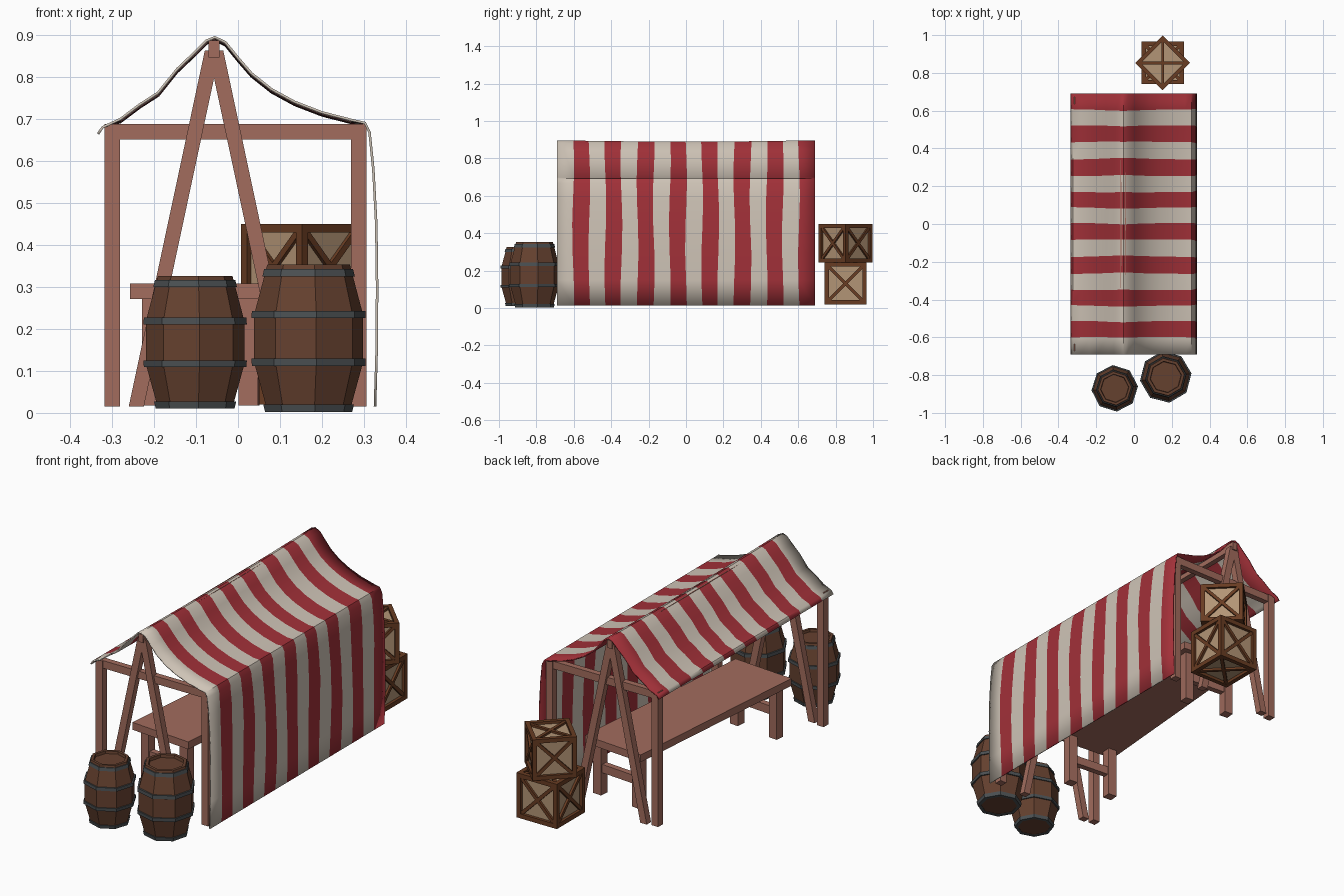
import bpy, bmesh, math
from mathutils import Matrix, Vector

if "Cube" in bpy.data.objects:
    bpy.data.objects.remove(bpy.data.objects["Cube"])


def material(name, rgb):
    m = bpy.data.materials.new(name)
    m.diffuse_color = (*rgb, 1)
    m.use_nodes = True
    m.node_tree.nodes["Principled BSDF"].inputs["Base Color"].default_value = m.diffuse_color
    return m


WOOD = material("rose_wood", (0.36, 0.15, 0.11))
RED = material("red_cloth", (0.36, 0.03, 0.04))
CREAM = material("cream_cloth", (0.62, 0.55, 0.47))
STAVE = material("dark_stave", (0.13, 0.052, 0.028))
IRON = material("iron", (0.07, 0.08, 0.085))
FRAME = material("crate_frame", (0.14, 0.045, 0.016))
PANEL = material("crate_panel", (0.45, 0.3, 0.18))


def finish(bm, name, mats, matrix=None):
    bmesh.ops.recalc_face_normals(bm, faces=bm.faces)
    me = bpy.data.meshes.new(name)
    bm.to_mesh(me)
    bm.free()
    for m in mats:
        me.materials.append(m)
    ob = bpy.data.objects.new(name, me)
    bpy.context.collection.objects.link(ob)
    if matrix:
        ob.matrix_world = matrix
    return ob


def add_box(bm, center, size, rot=None, mat=0):
    m = Matrix.Translation(center) @ (rot or Matrix()) @ Matrix.Diagonal((*size, 1))
    vs = bmesh.ops.create_cube(bm, size=1, matrix=m)["verts"]
    for f in {f for v in vs for f in v.link_faces}:
        f.material_index = mat
    return vs


def box(name, center, size, mat, matrix=None):
    bm = bmesh.new()
    add_box(bm, center, size)
    return finish(bm, name, [mat], matrix)


def leaning_pole(name, foot, top, w, d):
    # upright pole with level cut ends
    bm = bmesh.new()
    foot, top = Vector(foot), Vector(top)
    for v in add_box(bm, (0, 0, 0), (w, d, 1)):
        end = top if v.co.z > 0 else foot
        v.co = end + Vector((v.co.x, v.co.y, 0))
    return finish(bm, name, [WOOD])


# Striped canopy: one profile swept along y, one column per stripe
profile = [(-0.333, 0.664), (-0.322, 0.68), (-0.28, 0.699), (-0.235, 0.733), (-0.19, 0.762),
           (-0.145, 0.818), (-0.105, 0.856), (-0.075, 0.886), (-0.055, 0.894), (-0.03, 0.882),
           (0.0, 0.845), (0.032, 0.808), (0.08, 0.77), (0.135, 0.74), (0.2, 0.715),
           (0.27, 0.697), (0.302, 0.69), (0.313, 0.668), (0.322, 0.58), (0.329, 0.45),
           (0.331, 0.3), (0.33, 0.15), (0.326, 0.015)]
STRIPES, HALF = 16, 0.69
bm = bmesh.new()
rows = []
for i in range(STRIPES + 1):
    y = -HALF + 2 * HALF * i / STRIPES
    sag = 0.007 * math.cos(math.pi * y / (2 * HALF))
    row = []
    for x, z in profile:
        drop = sag if -0.3 < x < 0.28 else 0
        sway = 0.005 * math.sin(9 * z + i) if 0 < i < STRIPES else 0
        row.append(bm.verts.new((x, y + sway, z - drop)))
    rows.append(row)
for i in range(STRIPES):
    for j in range(len(profile) - 1):
        f = bm.faces.new((rows[i][j], rows[i + 1][j], rows[i + 1][j + 1], rows[i][j + 1]))
        f.material_index = i % 2
        f.smooth = True
canopy = finish(bm, "striped_canopy", [CREAM, RED])
canopy.data.set_sharp_from_angle(angle=math.radians(35))
sol = canopy.modifiers.new("thickness", "SOLIDIFY")
sol.thickness = 0.006
sol.offset = 0

# Support frame, same at both ends
box("ridge_pole", (-0.057, 0, 0.866), (0.027, 1.376, 0.04), WOOD)
for end, s in (("front", -1), ("back", 1)):
    for side, x in (("left", -0.299), ("right", 0.287)):
        box(f"{end}_{side}_post", (x, s * 0.655, 0.351), (0.037, 0.037, 0.672), WOOD)
    box(f"{end}_crossbar", (-0.006, s * 0.655, 0.669), (0.55, 0.03, 0.038), WOOD)
    for side, k in (("left", -1), ("right", 1)):
        leaning_pole(f"{end}_{side}_brace", (-0.057 + k * 0.185, s * 0.665, 0.015),
                     (-0.057 + k * 0.004, s * 0.665, 0.862), 0.036, 0.034)

# Trestle table, turned slightly
turn = Matrix.Translation((-0.048, 0.051, 0)) @ Matrix.Rotation(math.radians(-4.8), 4, "Z")
box("table_top", (0, 0, 0.289), (0.33, 1.07, 0.037), WOOD, turn)
for end, y in (("front", -0.485), ("back", 0.485)):
    for side, x in (("left", -0.115), ("right", 0.115)):
        box(f"table_{end}_{side}_leg", (x, y, 0.145), (0.046, 0.046, 0.255), WOOD, turn)
    box(f"table_{end}_stretcher", (0, y, 0.15), (0.2, 0.03, 0.042), WOOD, turn)


def lathe(bm, pts, mat, sides=8, closed=False):
    rings = []
    for r, z in pts:
        rings.append([bm.verts.new((r * math.cos(2 * math.pi * k / sides),
                                    r * math.sin(2 * math.pi * k / sides), z))
                      for k in range(sides)])
    pairs = list(zip(rings, rings[1:])) + ([(rings[-1], rings[0])] if closed else [])
    for a, b in pairs:
        for k in range(sides):
            n = (k + 1) % sides
            bm.faces.new((a[k], a[n], b[n], b[k])).material_index = mat
    if not closed:
        for ring in (rings[0], rings[-1]):
            bm.faces.new(ring).material_index = mat


def barrel(name, x, y, z, scale, angle):
    bm = bmesh.new()
    # staves with recessed lid
    lathe(bm, [(0.091, 0.003), (0.12, 0.108), (0.12, 0.213), (0.091, 0.322),
               (0.077, 0.322), (0.075, 0.309)], 0)
    # iron hoops
    for z0, z1, r0, r1 in ((0, 0.017, 0.096, 0.1), (0.101, 0.117, 0.125, 0.126),
                           (0.205, 0.221, 0.126, 0.125), (0.296, 0.312, 0.102, 0.098)):
        lathe(bm, [(r0, z0), (r1, z1), (r1 - 0.016, z1), (r0 - 0.016, z0)], 1, closed=True)
    m = (Matrix.Translation((x, y, z)) @ Matrix.Rotation(math.radians(angle), 4, "Z")
         @ Matrix.Scale(scale, 4))
    finish(bm, name, [STAVE, IRON], m)


barrel("left_barrel", -0.102, -0.87, 0.01, 0.98, 5)
barrel("right_barrel", 0.168, -0.81, 0.002, 1.09, 8)


def crate(name, center, s, angle):
    bm = bmesh.new()
    w, h = s * 0.1, s / 2
    add_box(bm, (0, 0, 0), [s - 1.3 * w] * 3, mat=1)
    for axis in range(3):
        # edge rails
        for a in (-1, 1):
            for b in (-1, 1):
                c = [a * (h - w / 2), b * (h - w / 2)]
                c.insert(axis, 0)
                size = [w, w]
                size.insert(axis, s)
                add_box(bm, c, size)
        # crossed slats on both faces
        for side in (-1, 1):
            c = [0, 0, 0]
            c[axis] = side * (h - 0.5 * w)
            for tilt in (45, -45):
                rot = Matrix.Rotation(math.radians(tilt), 4, "XYZ"[axis])
                size = [w * 0.75] * 3
                size[axis] = w * 0.7
                size[(axis + 1) % 3] = (s - 1.4 * w) * math.sqrt(2)
                add_box(bm, c, size, rot)
    m = Matrix.Translation(center) @ Matrix.Rotation(math.radians(angle), 4, "Z")
    finish(bm, name, [FRAME, PANEL], m)


crate("lower_crate", (0.152, 0.853, 0.132), 0.224, 0)
crate("upper_crate", (0.152, 0.853, 0.347), 0.205, 45)
